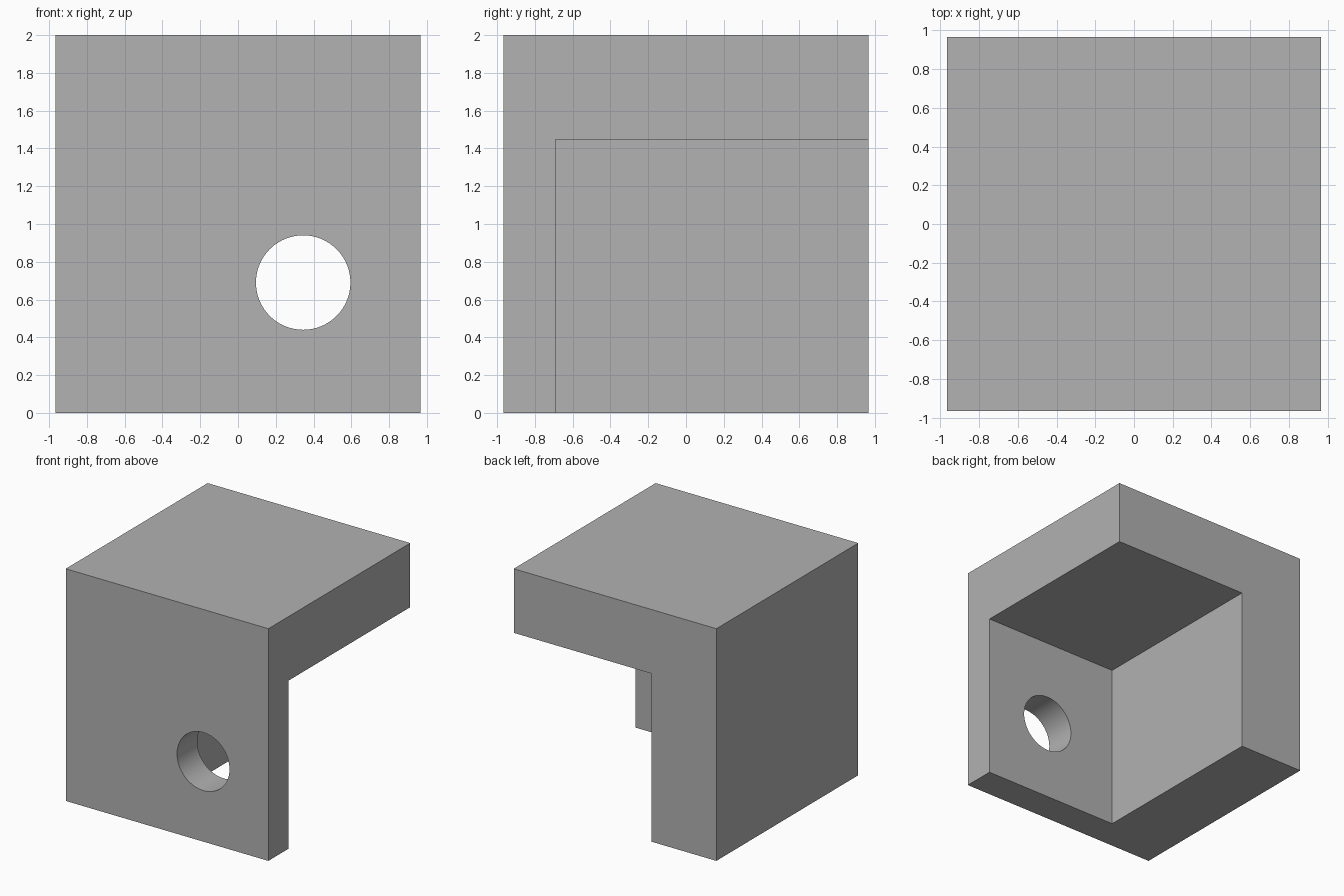
import bpy
import math
from mathutils import Vector

cube = bpy.data.objects.get("Cube")
if cube:
    bpy.data.objects.remove(cube, do_unlink=True)

HALF = 0.9655       # half width and depth
TOP = 2.0
SLAB_BOTTOM = 1.448
FRONT_INNER = -0.69  # inner face of the front wall
SIDE_INNER = -0.345  # inner face of the side wall
HOLE = Vector((0.345, -0.83, 0.69))
HOLE_RADIUS = 0.25

grey = bpy.data.materials.new("plain grey")
grey.use_nodes = True
colour = (0.445, 0.445, 0.445, 1.0)
grey.diffuse_color = colour
grey.node_tree.nodes["Principled BSDF"].inputs["Base Color"].default_value = colour


def box(name, low, high):
    low, high = Vector(low), Vector(high)
    bpy.ops.mesh.primitive_cube_add(size=1, location=(low + high) / 2)
    obj = bpy.context.object
    obj.name = name
    obj.scale = high - low
    bpy.ops.object.transform_apply(location=True, rotation=True, scale=True)
    obj.data.materials.append(grey)
    return obj


def cut(target, cutter):
    cutter.hide_render = True
    mod = target.modifiers.new("cut", 'BOOLEAN')
    mod.operation = 'DIFFERENCE'
    mod.solver = 'EXACT'
    mod.object = cutter
    bpy.ops.object.select_all(action='DESELECT')
    target.select_set(True)
    bpy.context.view_layer.objects.active = target
    bpy.ops.object.modifier_apply(modifier=mod.name)
    bpy.data.objects.remove(cutter, do_unlink=True)


# Solid block forming the top slab, front wall and side wall
bracket = box("corner_bracket", (-HALF, -HALF, 0), (HALF, HALF, TOP))

# Open the back corner underneath the slab
cut(bracket, box("corner_cutter", (SIDE_INNER, FRONT_INNER, -1),
                 (HALF + 1, HALF + 1, SLAB_BOTTOM)))

# Round hole through the front wall
bpy.ops.mesh.primitive_cylinder_add(vertices=96, radius=HOLE_RADIUS, depth=0.6,
                                    location=HOLE, rotation=(math.pi / 2, 0, 0))
drill = bpy.context.object
drill.name = "hole_cutter"
drill.data.materials.append(grey)
cut(bracket, drill)

bpy.ops.object.shade_smooth_by_angle(angle=math.radians(30))
